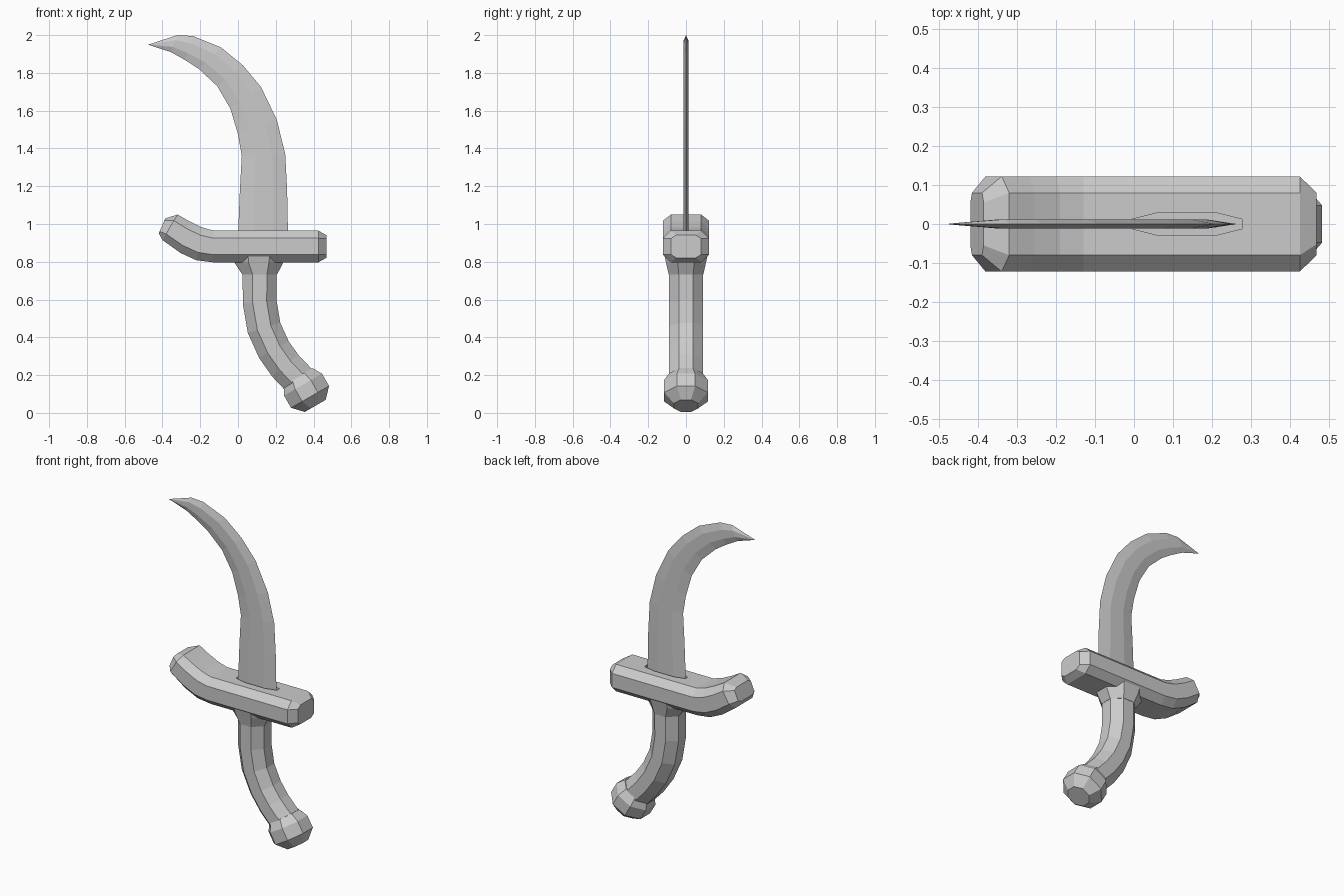
import bpy, bmesh, math
from mathutils import Vector

if "Cube" in bpy.data.objects:
    bpy.data.objects.remove(bpy.data.objects["Cube"])

Y = Vector((0, 1, 0))


def loft(name, rings):
    """Skin a list of equally sized rings and close both ends."""
    bm = bmesh.new()
    vs = [[bm.verts.new(p) for p in r] for r in rings]
    n = len(rings[0])
    for a, b in zip(vs, vs[1:]):
        for i in range(n):
            j = (i + 1) % n
            bm.faces.new((a[i], a[j], b[j], b[i]))
    bm.faces.new(vs[0][::-1])
    bm.faces.new(vs[-1])
    bmesh.ops.recalc_face_normals(bm, faces=bm.faces)
    me = bpy.data.meshes.new(name)
    bm.to_mesh(me)
    bm.free()
    ob = bpy.data.objects.new(name, me)
    bpy.context.collection.objects.link(ob)
    return ob


def ring(c, u, prof):
    """Place (a, b) profile points: a along u in the xz plane, b along y."""
    u = Vector((u[0], 0, u[1])).normalized()
    return [Vector((c[0], 0, c[1])) + u * a + Y * b for a, b in prof]


def octagon(ra, rb=None, k=math.tan(math.pi / 8)):
    rb = rb or ra
    return [(ra, -rb * k), (ra, rb * k), (ra * k, rb), (-ra * k, rb),
            (-ra, rb * k), (-ra, -rb * k), (-ra * k, -rb), (ra * k, -rb)]


def chamfered(h, h2, w, w2):
    return [(h, -w2), (h, w2), (h2, w), (-h2, w),
            (-h, w2), (-h, -w2), (-h2, -w), (h2, -w)]


# Blade: outer and inner edge points, bevelled on both sides
outer = [(.265, .93), (.26, 1.18), (.25, 1.37), (.206, 1.55), (.122, 1.725),
         (.026, 1.84), (-.09, 1.935), (-.238, 1.995), (-.32, 2.0), (-.472, 1.951)]
inner = [(0, .93), (.01, 1.18), (.02, 1.36), (0, 1.475), (-.04, 1.61),
         (-.11, 1.73), (-.206, 1.82), (-.28, 1.868), (-.355, 1.91), (-.475, 1.949)]
rings = []
for i, (o, n) in enumerate(zip(outer, inner)):
    o, n = Vector(o), Vector(n)
    t = .001 if i == len(outer) - 1 else .012
    w = (o - n).length
    rings.append(ring(n, o - n, [(0, 0), (.3 * w, -t), (.7 * w, -t),
                                 (w, 0), (.7 * w, t), (.3 * w, t)]))
loft("blade", rings)

# Crossguard: (top point, bottom point) stations from the straight to the curled end
stations = [((.425, .965), (.425, .797)), ((-.13, .965), (-.13, .797)),
            ((-.19, .982), (-.22, .808)), ((-.255, 1.013), (-.305, .847)),
            ((-.32, 1.05), (-.40, .915))]
body = chamfered(1, .52, .122, .08)
rings = [ring((.468, .881), (0, 1), chamfered(.06, .042, .08, .052))]
for t, b in stations:
    t, b = Vector(t), Vector(b)
    h = (t - b).length / 2
    rings.append(ring((t + b) / 2, t - b, [(a * h, w) for a, w in body]))
rings.append(ring((-.4025, .99), (.035, .08), chamfered(.043, .032, .08, .055)))
guard = loft("crossguard", rings)

# Shallow slot around the blade root
slot_outline = [(-.005, -.012), (.065, -.03), (.205, -.03), (.277, -.012),
                (.277, .012), (.205, .03), (.065, .03), (-.005, .012)]
cutter = loft("slot_cutter", [[Vector((x, y, z)) for x, y in slot_outline]
                              for z in (.94, 1.0)])
cutter.hide_render = True
cutter.hide_set(True)
cut = guard.modifiers.new("slot", "BOOLEAN")
cut.object = cutter
cut.operation = "DIFFERENCE"
cut.solver = "EXACT"

# Collar flaring from grip to guard
loft("collar", [ring((.115, .733), (1, 0), octagon(.092)),
                ring((.11, .797), (1, 0), octagon(.13, .106)),
                ring((.11, .85), (1, 0), octagon(.14, .118))])

# Curved grip
path = [Vector(p) for p in [(.115, .76), (.115, .585), (.138, .45),
                            (.19, .335), (.25, .25), (.345, .15)]]
rings = []
for i, p in enumerate(path):
    d = path[min(i + 1, len(path) - 1)] - path[max(i - 1, 0)]
    if i == 0:
        d = Vector((0, -1))
    rings.append(ring(p, (-d.y, d.x), octagon(.09)))
grip = loft("grip", rings)

# Faceted pommel along the grip axis
axis = Vector((.5, -.866))
mid = Vector((.364, .115))
loft("pommel", [ring(mid + axis * t, (.866, .5), octagon(r))
                for t, r in [(-.09, .088), (-.04, .116), (.035, .116), (.09, .064)]])
